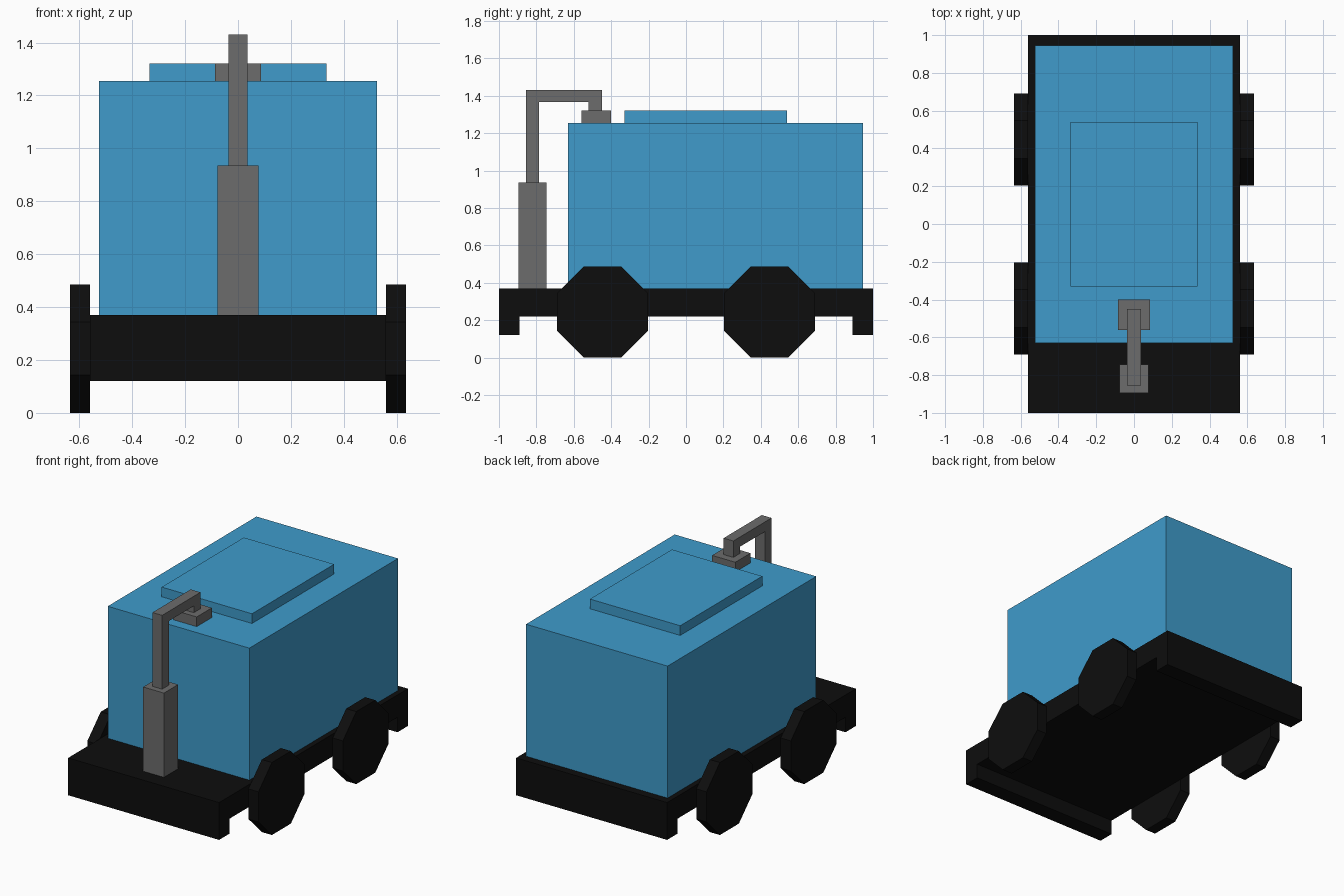
import bpy, bmesh, math

if "Cube" in bpy.data.objects:
    bpy.data.objects.remove(bpy.data.objects["Cube"])


def material(name, rgb):
    m = bpy.data.materials.new(name)
    m.diffuse_color = (*rgb, 1)
    m.use_nodes = True
    m.node_tree.nodes["Principled BSDF"].inputs["Base Color"].default_value = m.diffuse_color
    return m


BLUE = material("blue_paint", (0.05, 0.33, 0.60))
BLACK = material("black_rubber", (0.004, 0.004, 0.004))
GREY = material("dark_metal", (0.15, 0.15, 0.15))


def extrude_profile(name, pts, x0, x1, mat):
    """Extrude a closed (y, z) side profile from x0 to x1."""
    bm = bmesh.new()
    face = bm.faces.new([bm.verts.new((x0, y, z)) for y, z in pts])
    ext = bmesh.ops.extrude_face_region(bm, geom=[face])
    verts = [v for v in ext["geom"] if isinstance(v, bmesh.types.BMVert)]
    bmesh.ops.translate(bm, verts=verts, vec=(x1 - x0, 0, 0))
    bmesh.ops.recalc_face_normals(bm, faces=bm.faces)
    me = bpy.data.meshes.new(name)
    bm.to_mesh(me)
    bm.free()
    me.materials.append(mat)
    ob = bpy.data.objects.new(name, me)
    bpy.context.collection.objects.link(ob)
    return ob


def block(name, half_x, y0, y1, z0, z1, mat):
    pts = [(y0, z0), (y1, z0), (y1, z1), (y0, z1)]
    return extrude_profile(name, pts, -half_x, half_x, mat)


# chassis: flat bed with a bumper lip hanging at each end
extrude_profile("chassis", [
    (-1, 0.12), (-0.89, 0.12), (-0.89, 0.22), (0.89, 0.22),
    (0.89, 0.12), (1, 0.12), (1, 0.37), (-1, 0.37)], -0.56, 0.56, BLACK)

# tank body and raised lid
block("tank", 0.525, -0.63, 0.945, 0.37, 1.255, BLUE)
block("tank_lid", 0.335, -0.33, 0.54, 1.255, 1.32, BLUE)

# pump, outlet fitting and the bent pipe joining them
block("pump", 0.077, -0.895, -0.745, 0.37, 0.935, GREY)
block("pipe_fitting", 0.086, -0.56, -0.40, 1.255, 1.32, GREY)
extrude_profile("pipe", [
    (-0.855, 0.935), (-0.785, 0.935), (-0.785, 1.365), (-0.52, 1.365),
    (-0.52, 1.32), (-0.45, 1.32), (-0.45, 1.43), (-0.855, 1.43)],
    -0.036, 0.036, GREY)

# four octagonal wheels standing on their flats
APOTHEM = 0.243
RADIUS = APOTHEM / math.cos(math.pi / 8)
for end, y in (("front", -0.447), ("rear", 0.447)):
    ring = [(y + RADIUS * math.cos((i + 0.5) * math.pi / 4),
             APOTHEM + RADIUS * math.sin((i + 0.5) * math.pi / 4))
            for i in range(8)]
    for side, s in (("left", -1), ("right", 1)):
        extrude_profile(f"{end}_{side}_wheel", ring, s * 0.56, s * 0.635, BLACK)
